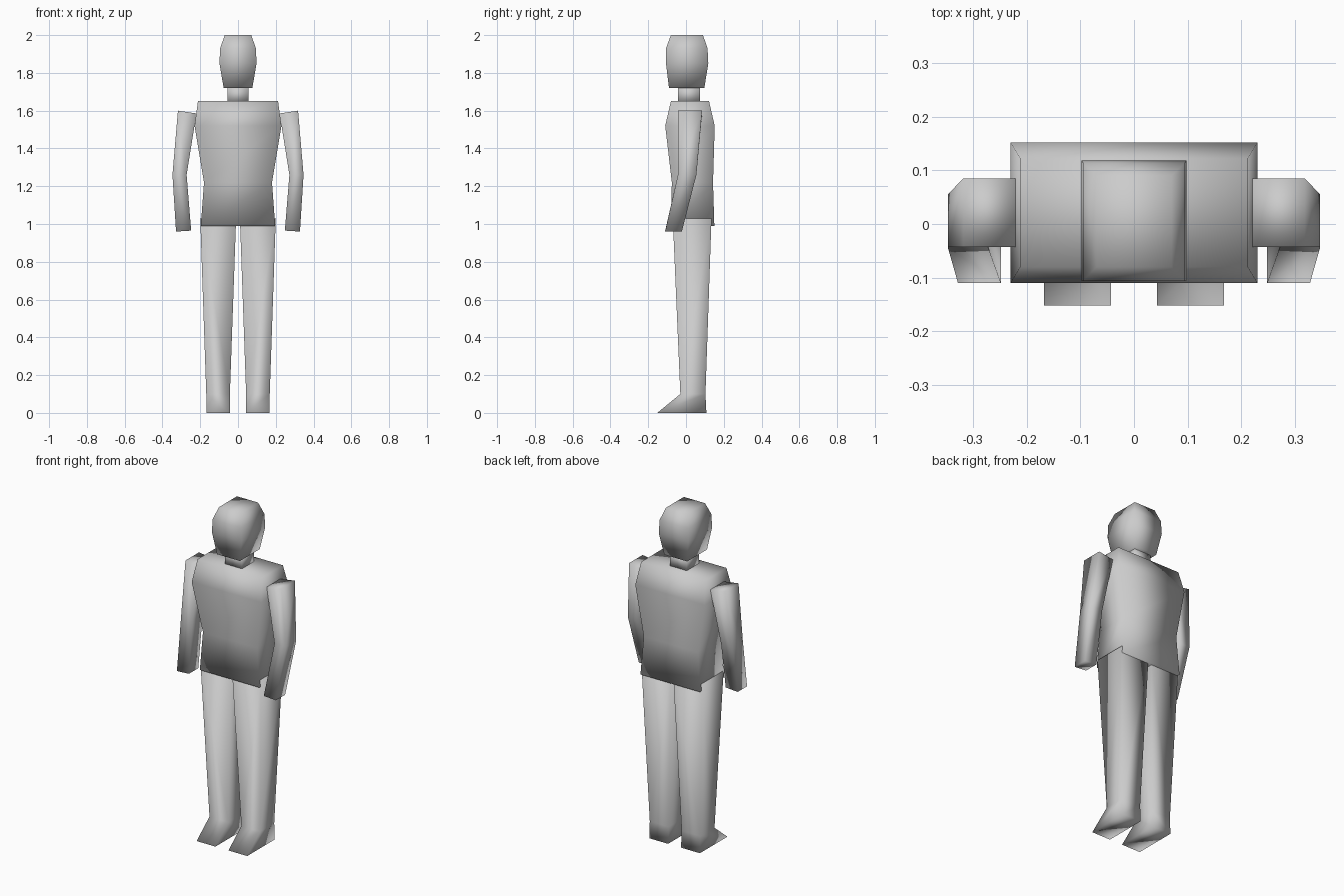
import bpy
import bmesh

cube = bpy.data.objects.get("Cube")
if cube:
    bpy.data.objects.remove(cube, do_unlink=True)

grey = bpy.data.materials.new("plain grey")
grey.use_nodes = True
grey.diffuse_color = (0.6, 0.6, 0.6, 1)
shader = next(n for n in grey.node_tree.nodes if n.type == "BSDF_PRINCIPLED")
shader.inputs["Base Color"].default_value = grey.diffuse_color


def loft(name, rings, side=1):
    """Skin a stack of four-cornered rings: (x0, x1, y0, y1, z at x0, z at x1)."""
    bm = bmesh.new()
    loops = []
    for x0, x1, y0, y1, z0, z1 in rings:
        corners = ((x0, y0, z0), (x1, y0, z1), (x1, y1, z1), (x0, y1, z0))
        loops.append([bm.verts.new((side * x, y, z)) for x, y, z in corners])
    for low, high in zip(loops, loops[1:]):
        for i in range(4):
            j = (i + 1) % 4
            bm.faces.new((low[i], low[j], high[j], high[i]))
    bm.faces.new(loops[0][::-1])
    bm.faces.new(loops[-1])
    bmesh.ops.recalc_face_normals(bm, faces=bm.faces[:])
    for face in bm.faces:
        face.smooth = True
    mesh = bpy.data.meshes.new(name)
    bm.to_mesh(mesh)
    bm.free()
    mesh.materials.append(grey)
    obj = bpy.data.objects.new(name, mesh)
    bpy.context.collection.objects.link(obj)
    return obj


def centred(name, sections):
    """Loft symmetric sections: (half width, front y, back y, z)."""
    return loft(name, [(-w, w, y0, y1, z, z) for w, y0, y1, z in sections])


# Trunk, neck and head
centred("torso", [(0.197, -0.08, 0.15, 0.99), (0.18, -0.075, 0.143, 1.22),
                  (0.23, -0.11, 0.152, 1.52), (0.212, -0.08, 0.122, 1.65)])
centred("neck", [(0.056, -0.043, 0.073, 1.64), (0.056, -0.043, 0.073, 1.73)])
centred("head", [(0.076, -0.09, 0.097, 1.72), (0.098, -0.106, 0.118, 1.85),
                 (0.095, -0.106, 0.114, 1.93), (0.07, -0.08, 0.09, 2.0)])

# Limbs, one of each per side
for side, word in ((1, "left"), (-1, "right")):
    loft(word + "_arm", [(0.248, 0.328, -0.11, -0.022, 0.965, 0.96),
                         (0.272, 0.347, -0.043, 0.055, 1.26, 1.26),
                         (0.22, 0.318, -0.043, 0.085, 1.585, 1.6)], side)
    loft(word + "_leg", [(0.043, 0.168, -0.152, 0.108, 0, 0),
                         (0.043, 0.168, -0.03, 0.103, 0.1, 0.1),
                         (0.01, 0.2, -0.07, 0.135, 1.03, 1.03)], side)
